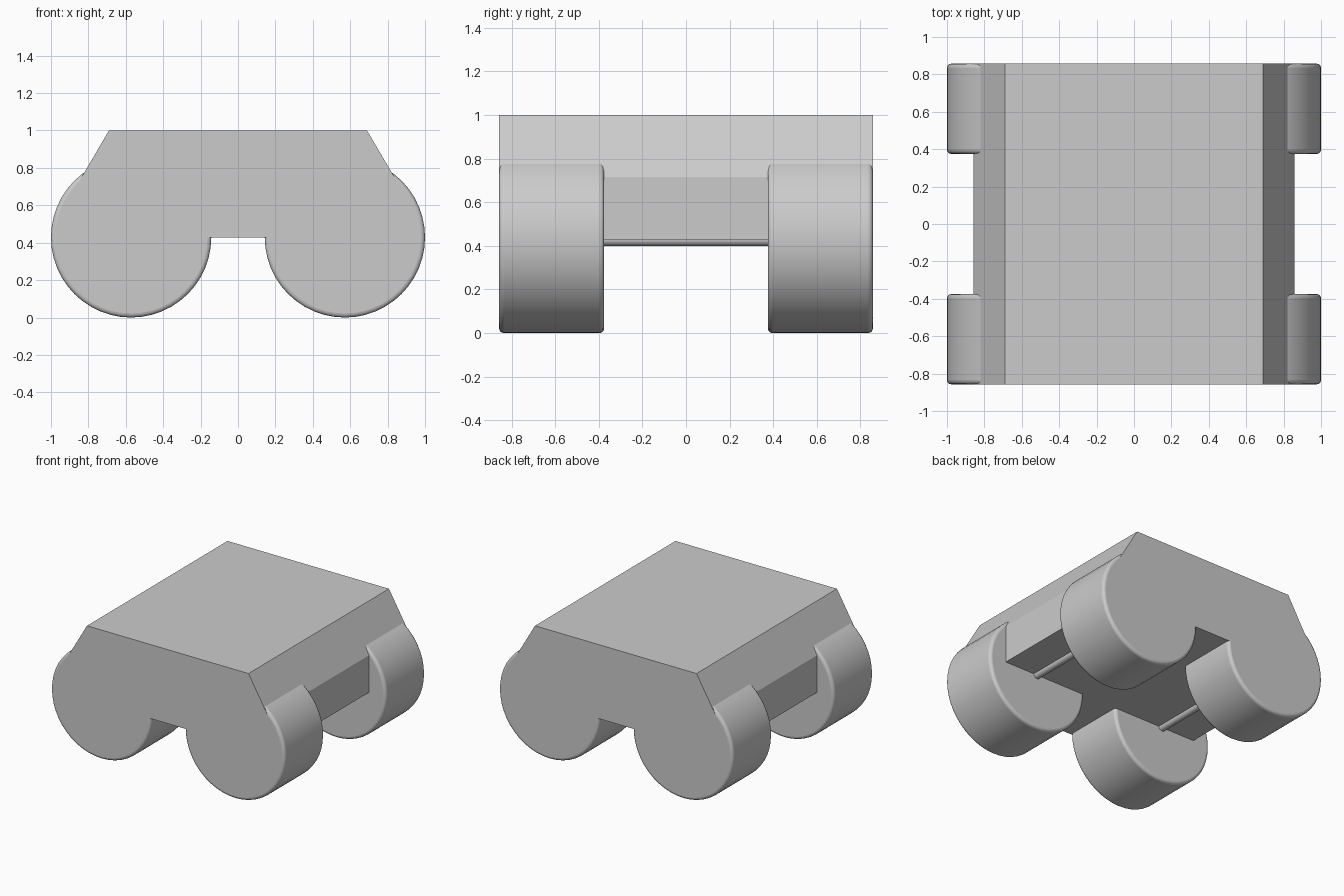
import bpy
import bmesh
from math import radians

WHEEL_R = 0.4286
WHEEL_X = 0.5714
HALF_Y = 0.857
INNER_Y = 0.375
AXLE_Z = WHEEL_R

if "Cube" in bpy.data.objects:
    bpy.data.objects.remove(bpy.data.objects["Cube"], do_unlink=True)

grey = bpy.data.materials.new("plain_grey")
grey.use_nodes = True
grey.diffuse_color = (0.6, 0.6, 0.6, 1)
grey.node_tree.nodes["Principled BSDF"].inputs["Base Color"].default_value = grey.diffuse_color


def cylinder(name, radius, x, y, length, sides):
    """Cylinder lying along y at axle height."""
    bpy.ops.mesh.primitive_cylinder_add(
        vertices=sides, radius=radius, depth=length,
        location=(x, y, AXLE_Z), rotation=(radians(90), 0, 0))
    obj = bpy.context.object
    obj.name = name
    obj.data.materials.append(grey)
    return obj


# Body: chamfered profile extruded from front to back
half_profile = [(0.857, AXLE_Z), (0.857, 0.715), (0.69, 1.0)]
outline = half_profile + [(-x, z) for x, z in reversed(half_profile)]
bm = bmesh.new()
face = bm.faces.new([bm.verts.new((x, -HALF_Y, z)) for x, z in outline])
extruded = bmesh.ops.extrude_face_region(bm, geom=[face])
bmesh.ops.translate(
    bm, vec=(0, 2 * HALF_Y, 0),
    verts=[v for v in extruded["geom"] if isinstance(v, bmesh.types.BMVert)])
bmesh.ops.recalc_face_normals(bm, faces=bm.faces)
mesh = bpy.data.meshes.new("body")
bm.to_mesh(mesh)
bm.free()
mesh.materials.append(grey)
bpy.context.collection.objects.link(bpy.data.objects.new("body", mesh))

# Wheels with rounded rims, and an axle for each pair
for side, sx in (("left", 1), ("right", -1)):
    for end, sy in (("front", -1), ("back", 1)):
        wheel = cylinder(f"{end}_{side}_wheel", WHEEL_R, sx * WHEEL_X,
                         sy * (HALF_Y + INNER_Y) / 2, HALF_Y - INNER_Y, 48)
        rim = wheel.modifiers.new("rounded_rim", "BEVEL")
        rim.width = 0.022
        rim.segments = 4
        rim.limit_method = "ANGLE"
        rim.angle_limit = radians(40)
        bpy.ops.object.shade_smooth_by_angle(angle=radians(35))
    cylinder(f"{side}_axle", 0.029, sx * WHEEL_X, 0, 2 * INNER_Y + 0.1, 24)
    bpy.ops.object.shade_smooth_by_angle(angle=radians(35))
